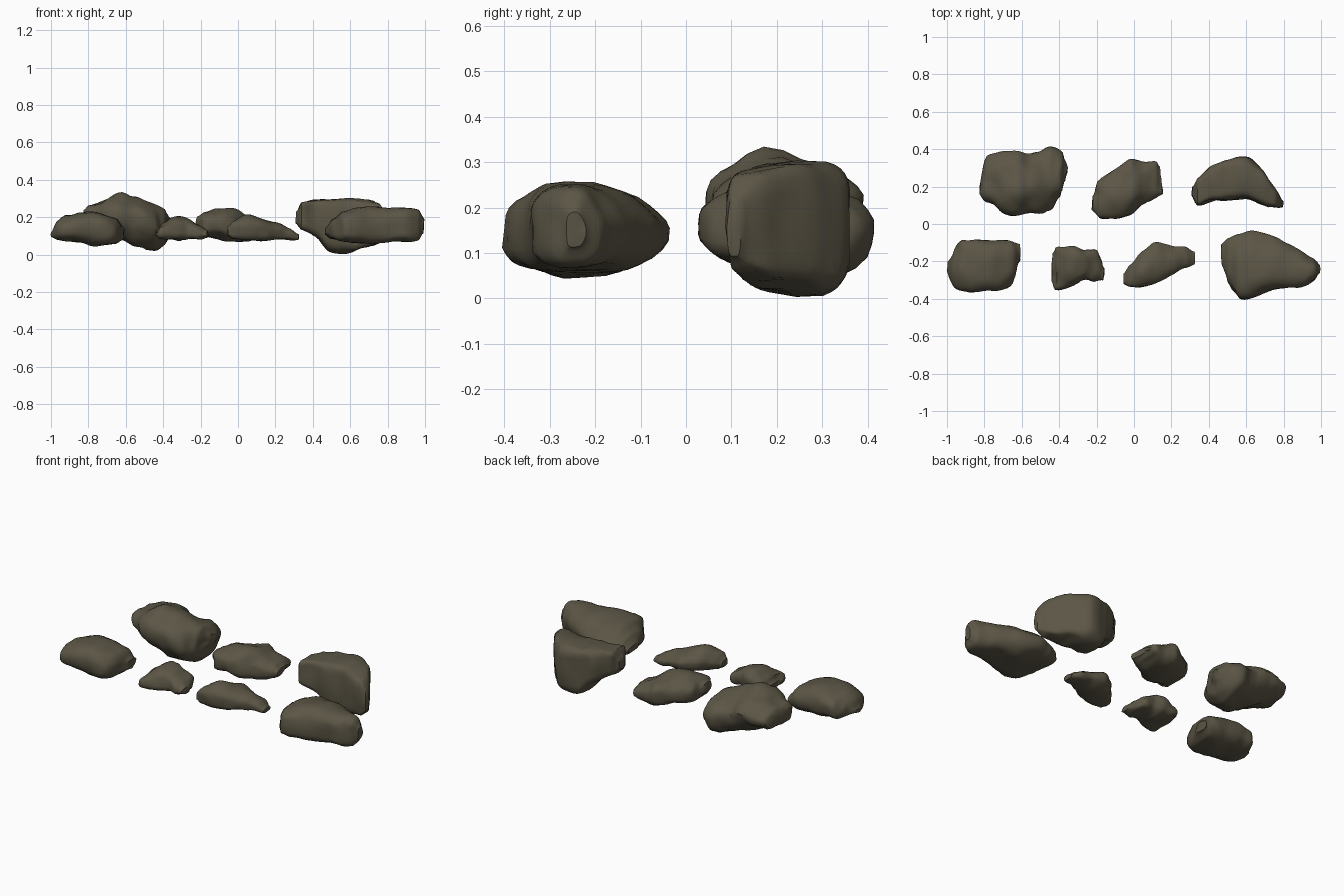
import bpy
import bmesh
import math
from mathutils import Vector, noise

RING = 28      # points around each cross-section
STEPS = 5      # rings between neighbouring stations

default_cube = bpy.data.objects.get("Cube")
if default_cube:
    bpy.data.objects.remove(default_cube, do_unlink=True)

# One dull olive stone colour
stone = bpy.data.materials.new("olive_stone")
stone.use_nodes = True
stone_colour = (0.105, 0.092, 0.06, 1)
stone.diffuse_color = stone_colour
stone.node_tree.nodes["Principled BSDF"].inputs["Base Color"].default_value = stone_colour
stone.node_tree.nodes["Principled BSDF"].inputs["Roughness"].default_value = 0.9


def signed_power(value, power):
    return math.copysign(abs(value) ** power, value)


def blend(a, b, c, d, t):
    """Smooth interpolation between b and c, kept close to their range."""
    mid_slope_b, mid_slope_c = (c - a) * 0.35, (d - b) * 0.35
    t2, t3 = t * t, t * t * t
    return ((2 * t3 - 3 * t2 + 1) * b + (t3 - 2 * t2 + t) * mid_slope_b
            + (3 * t2 - 2 * t3) * c + (t3 - t2) * mid_slope_c)


def smooth_stations(stations):
    rows = []
    last = len(stations) - 1
    for i in range(last):
        around = [stations[max(0, min(last, i + k))] for k in (-1, 0, 1, 2)]
        for step in range(STEPS):
            t = step / STEPS
            row = [blend(*values, t) for values in zip(*around)]
            row[0] = stations[i][0] + (stations[i + 1][0] - stations[i][0]) * t
            rows.append(row)
    return rows + [stations[-1]]


def rock(name, stations, top_round=0.75, base_round=0.6, back_soft=0.0, lean=0.0, rough=0.014):
    """Loft a stone along x; a station is x, front y, back y, base z, top z."""
    bm = bmesh.new()
    rings = []
    for x, front, back, base, top in smooth_stations(stations):
        mid_y, half_y = (front + back) / 2, (back - front) / 2
        mid_z, half_z = (base + top) / 2, (top - base) / 2
        ring = []
        for k in range(RING):
            angle = math.tau * k / RING
            c, s = math.cos(angle), math.sin(angle)
            power = top_round if s > 0 else base_round
            if c > 0:
                power += back_soft
            u, v = signed_power(c, power), signed_power(s, power)
            # Lean drops the back of the crest
            if u > 0 and v > 0:
                v -= lean * u * v
            ring.append(bm.verts.new((x, mid_y + half_y * u, mid_z + half_z * v)))
        rings.append(ring)
    for a, b in zip(rings, rings[1:]):
        for k in range(RING):
            n = (k + 1) % RING
            bm.faces.new((a[k], b[k], b[n], a[n]))
    # Close both ends with a fan around a centre point
    for ring in (rings[0], rings[-1]):
        cap = bm.faces.new(ring)
        bmesh.ops.poke(bm, faces=[cap])
    bmesh.ops.recalc_face_normals(bm, faces=bm.faces)
    bm.normal_update()
    # Weathered dents and ridges
    moves = []
    for v in bm.verts:
        broad = noise.noise(v.co * 9)
        crease = 0.5 - abs(noise.noise(v.co * 13 + Vector((5, 2, 8))))
        moves.append(v.normal * rough * (broad + 0.7 * crease - 0.25))
    for v, move in zip(bm.verts, moves):
        v.co += move
        v.co.z = max(v.co.z, 0)
    mesh = bpy.data.meshes.new(name)
    bm.to_mesh(mesh)
    bm.free()
    mesh.materials.append(stone)
    obj = bpy.data.objects.new(name, mesh)
    bpy.context.collection.objects.link(obj)
    bpy.ops.object.select_all(action="DESELECT")
    obj.select_set(True)
    bpy.context.view_layer.objects.active = obj
    bpy.ops.object.shade_smooth_by_angle(angle=math.radians(40))


# Front row, from the stone's right to left
rock("front_right_slab", [
    (-.998, -.25, -.2, .095, .12), (-.96, -.335, -.14, .08, .17),
    (-.92, -.355, -.085, .07, .205), (-.85, -.36, -.08, .06, .225),
    (-.75, -.36, -.085, .05, .228), (-.66, -.335, -.09, .055, .19),
    (-.605, -.2, -.1, .08, .14)], top_round=0.85, base_round=0.75)

rock("front_small_stone", [
    (-.442, -.31, -.15, .1, .13), (-.42, -.35, -.125, .085, .165),
    (-.34, -.34, -.12, .08, .2), (-.27, -.305, -.145, .08, .195),
    (-.2, -.31, -.145, .085, .155), (-.16, -.31, -.235, .095, .13)],
    top_round=0.85, rough=0.018)

rock("front_middle_stone", [
    (-.055, -.325, -.265, .1, .145), (-.025, -.335, -.225, .085, .18),
    (.04, -.33, -.15, .08, .21), (.12, -.315, -.1, .078, .2),
    (.2, -.27, -.11, .078, .17), (.28, -.235, -.13, .078, .135),
    (.323, -.215, -.15, .08, .105)],
    top_round=0.8, base_round=0.5, back_soft=0.25, lean=0.4)

rock("front_left_boulder", [
    (.47, -.22, -.11, .11, .14), (.5, -.31, -.08, .085, .19),
    (.56, -.405, -.05, .07, .23), (.64, -.395, -.04, .06, .25),
    (.75, -.345, -.065, .06, .255), (.88, -.345, -.135, .07, .25),
    (.96, -.3, -.185, .08, .235), (.995, -.265, -.22, .11, .19)],
    top_round=0.65, base_round=0.5, back_soft=0.35, lean=0.2)

# Back row
rock("back_right_boulder", [
    (-.822, .16, .23, .17, .24), (-.79, .12, .37, .145, .265),
    (-.7, .06, .39, .11, .3), (-.62, .04, .39, .08, .325),
    (-.55, .045, .38, .045, .305), (-.45, .08, .41, .02, .275),
    (-.39, .14, .375, .05, .255), (-.36, .22, .3, .13, .2)],
    top_round=0.95, base_round=1.05, lean=0.25, rough=0.02)

rock("back_middle_stone", [
    (-.215, .08, .15, .15, .2), (-.185, .03, .22, .105, .225),
    (-.1, .02, .3, .085, .243), (-.02, .045, .355, .075, .24),
    (.06, .105, .335, .075, .2), (.12, .145, .335, .095, .17),
    (.147, .165, .31, .115, .15)], top_round=0.8, base_round=0.7, lean=0.2, rough=0.018)

rock("back_left_block", [
    (.31, .15, .2, .17, .23), (.34, .1, .24, .14, .28),
    (.42, .125, .31, .095, .297), (.49, .13, .345, .02, .298),
    (.6, .13, .355, .005, .297), (.68, .105, .295, .035, .29),
    (.75, .092, .19, .055, .275), (.795, .09, .12, .09, .22)],
    top_round=0.38, base_round=0.42)
